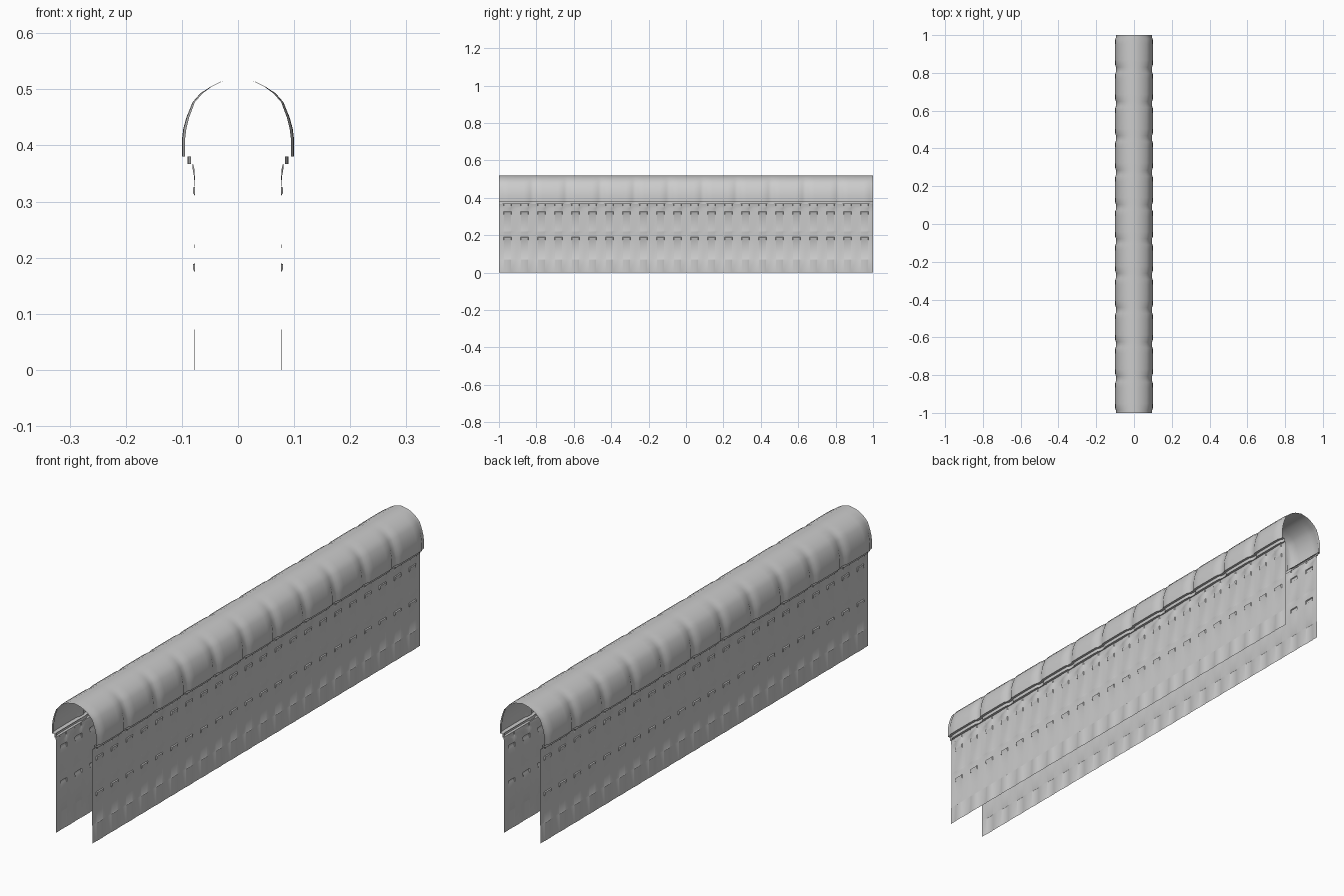
import bpy, math


def loft(name, columns):
    """Skin upright profiles (lists of x, z) placed along y; mirrored across x = 0."""
    n = len(columns[0][1])
    verts = [(x, y, z) for y, prof in columns for x, z in prof]
    faces = []
    for j in range(len(columns) - 1):
        for i in range(n - 1):
            a, b = j * n + i, (j + 1) * n + i
            faces.append((a, b, b + 1, a + 1))
    mesh = bpy.data.meshes.new(name)
    mesh.from_pydata(verts, [], faces)
    ob = bpy.data.objects.new(name, mesh)
    bpy.context.collection.objects.link(ob)
    mod = ob.modifiers.new("mirror", 'MIRROR')
    mod.use_axis[0] = True
    mod.merge_threshold = 0.0002
    bpy.ops.object.select_all(action='DESELECT')
    ob.select_set(True)
    bpy.context.view_layer.objects.active = ob
    bpy.ops.object.shade_smooth_by_angle(angle=math.radians(35))
    return ob


def repeated(count, stations, profile):
    """Columns for a pattern repeated along the 2 unit length; stations are (offset, weight)."""
    step = 2 / count
    cols = []
    for k in range(count):
        for f, w in stations:
            cols.append((-1 + step * k + f, profile(w)))
    cols.append((1, profile(stations[0][1])))
    return cols


def mix(a, b, w):
    return [(p[0] + (q[0] - p[0]) * w, p[1] + (q[1] - p[1]) * w) for p, q in zip(a, b)]


# Rounded coping: eleven tiles, pinched at every joint
cap_full = [(0.083, 0.38), (0.1, 0.38), (0.1, 0.41), (0.0975, 0.43), (0.092, 0.45),
            (0.081, 0.477), (0.067, 0.493), (0.05, 0.504), (0.03, 0.514), (0, 0.52)]
cap_joint = [(0.083, 0.38), (0.0945, 0.38), (0.0945, 0.41), (0.092, 0.43), (0.087, 0.45),
             (0.077, 0.477), (0.064, 0.492), (0.048, 0.504), (0.029, 0.514), (0, 0.52)]
L = 2 / 11
cap_stations = [(0, 0), (0.012, 0), (0.02, 0.85), (0.05, 1), (L / 2, 1),
                (L - 0.05, 1), (L - 0.02, 0.85), (L - 0.012, 0)]
loft("rounded_coping", repeated(11, cap_stations, lambda w: mix(cap_joint, cap_full, w)))

# Narrow ledge under the coping, following the same joints
ledge_full = [(0.08, 0.367), (0.09, 0.367), (0.09, 0.38)]
ledge_joint = [(0.08, 0.367), (0.084, 0.367), (0.084, 0.38)]
loft("under_ledge", repeated(11, cap_stations, lambda w: mix(ledge_joint, ledge_full, w)))

# Side walls: 22 shallow ribs per side with stepped courses
rib = [(0.0785, 0), (0.0785, 0.07), (0.0765, 0.072), (0.0765, 0.174), (0.0805, 0.18),
       (0.0805, 0.188), (0.0765, 0.19), (0.0765, 0.215), (0.078, 0.22), (0.0765, 0.225),
       (0.0765, 0.31), (0.08, 0.315), (0.08, 0.325), (0.077, 0.327), (0.0785, 0.345),
       (0.081, 0.359), (0.081, 0.367)]
gap = [(0.0775, 0), (0.0775, 0.07), (0.077, 0.072), (0.0765, 0.174), (0.0765, 0.18),
       (0.0765, 0.188), (0.0765, 0.19), (0.0765, 0.215), (0.0765, 0.22), (0.0765, 0.225),
       (0.0765, 0.31), (0.0765, 0.315), (0.0765, 0.325), (0.0765, 0.327), (0.077, 0.345),
       (0.078, 0.359), (0.08, 0.367)]
wall_stations = [(0, 0), (0.025, 0), (0.027, 1), (0.064, 1), (0.066, 0)]
loft("side_walls", repeated(22, wall_stations, lambda w: mix(gap, rib, w)))
